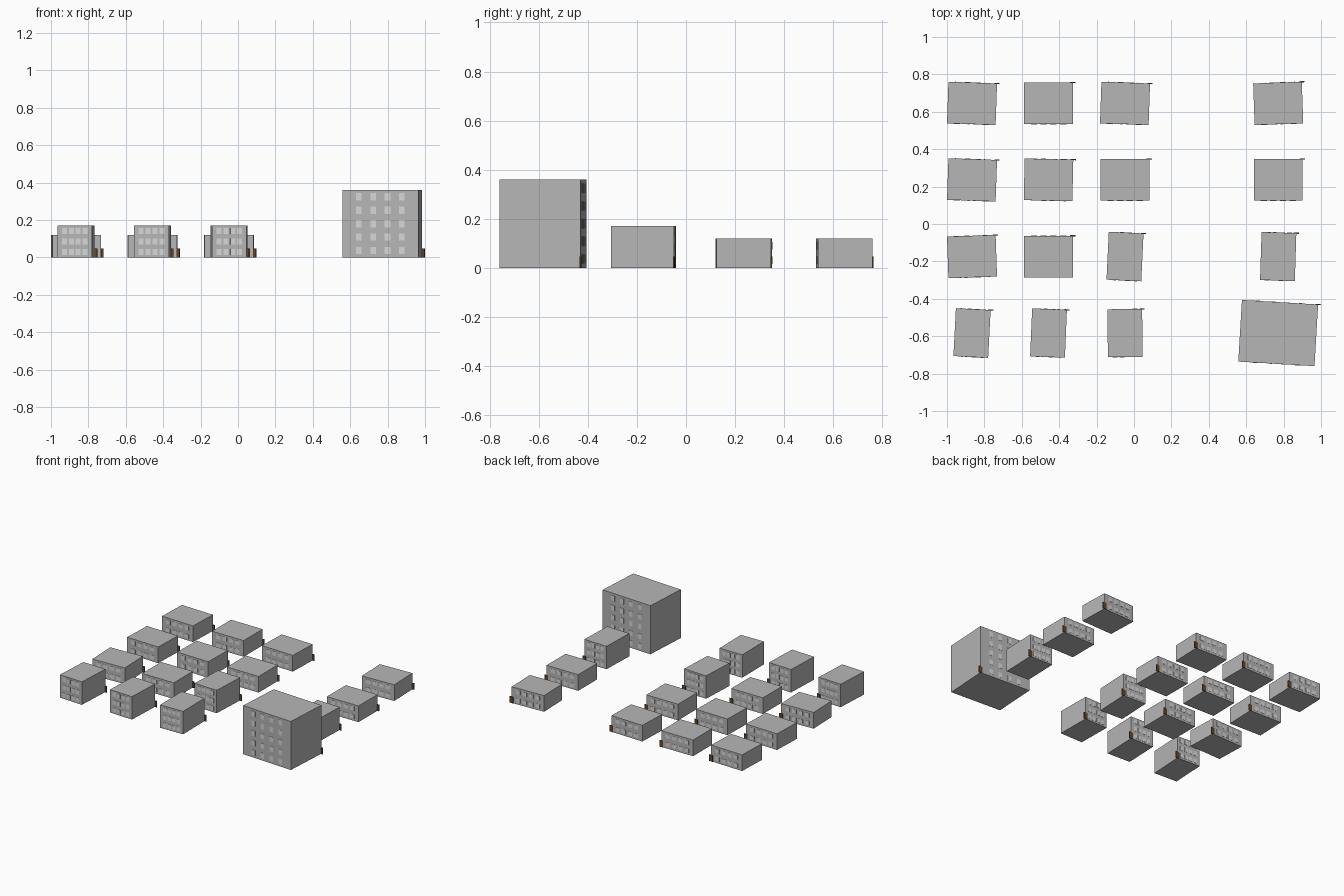
import bpy, bmesh
from math import radians
from mathutils import Matrix

if "Cube" in bpy.data.objects:
    bpy.data.objects.remove(bpy.data.objects["Cube"])


def material(name, rgb):
    m = bpy.data.materials.new(name)
    m.diffuse_color = (*rgb, 1)
    m.use_nodes = True
    m.node_tree.nodes["Principled BSDF"].inputs["Base Color"].default_value = m.diffuse_color
    return m


WALL = material("concrete grey", (0.47, 0.47, 0.47))
GLASS = material("window light grey", (0.68, 0.68, 0.68))
DOOR = material("door brown", (0.13, 0.06, 0.02))


def boxes(name, mat, items, place):
    """One object made of boxes given as (centre, size)."""
    bm = bmesh.new()
    for c, s in items:
        bmesh.ops.create_cube(bm, size=1, matrix=Matrix.Translation(c) @ Matrix.Diagonal((*s, 1)))
    me = bpy.data.meshes.new(name)
    bm.to_mesh(me)
    bm.free()
    me.materials.append(mat)
    ob = bpy.data.objects.new(name, me)
    ob.matrix_world = place
    bpy.context.collection.objects.link(ob)


# type: width, depth, height, window columns, column pitch, rows, window width, window height
KINDS = {
    "low_block": (0.26, 0.222, 0.12, 4, 0.052, 2, 0.034, 0.03),
    "mid_block": (0.186, 0.256, 0.17, 4, 0.037, 3, 0.027, 0.032),
    "tower": (0.408, 0.33, 0.36, 4, 0.077, 5, 0.03, 0.038),
}


def building(kind, x, y, turn):
    w, d, h, cols, pitch, rows, ww, wh = KINDS[kind]
    place = Matrix.Translation((x, y, 0)) @ Matrix.Rotation(radians(turn), 4, 'Z')
    boxes(kind + "_walls", WALL, [((0, 0, h / 2), (w, d, h))], place)
    # window plates on the front and back
    panes = [(((i - (cols - 1) / 2) * pitch, side * d / 2, (j + 0.5) * h / rows), (ww, 0.003, wh))
             for i in range(cols) for j in range(rows) for side in (-1, 1)]
    boxes(kind + "_windows", GLASS, panes, place)
    # door plate at the back right corner
    boxes(kind + "_door", DOOR, [((w / 2, d / 2, 0.0235), (0.028, 0.006, 0.047))], place)


# city grid: columns by x, rows by y, each with block type and turn in degrees
XS = (-0.866, -0.457, -0.048, 0.771)
ROWS = (
    (0.645, ("low_block",) * 4, (-2, 0, -2, 2)),
    (0.236, ("low_block",) * 4, (-2, -1.3, 0, 0)),
    (-0.174, ("low_block", "low_block", "mid_block", "mid_block"), (2, 0, -2.7, -1.8)),
    (-0.583, ("mid_block", "mid_block", "mid_block", "tower"), (-3, -2.4, 0.7, -3.4)),
)
for y, kinds, turns in ROWS:
    for x, kind, turn in zip(XS, kinds, turns):
        building(kind, x, y, turn)
